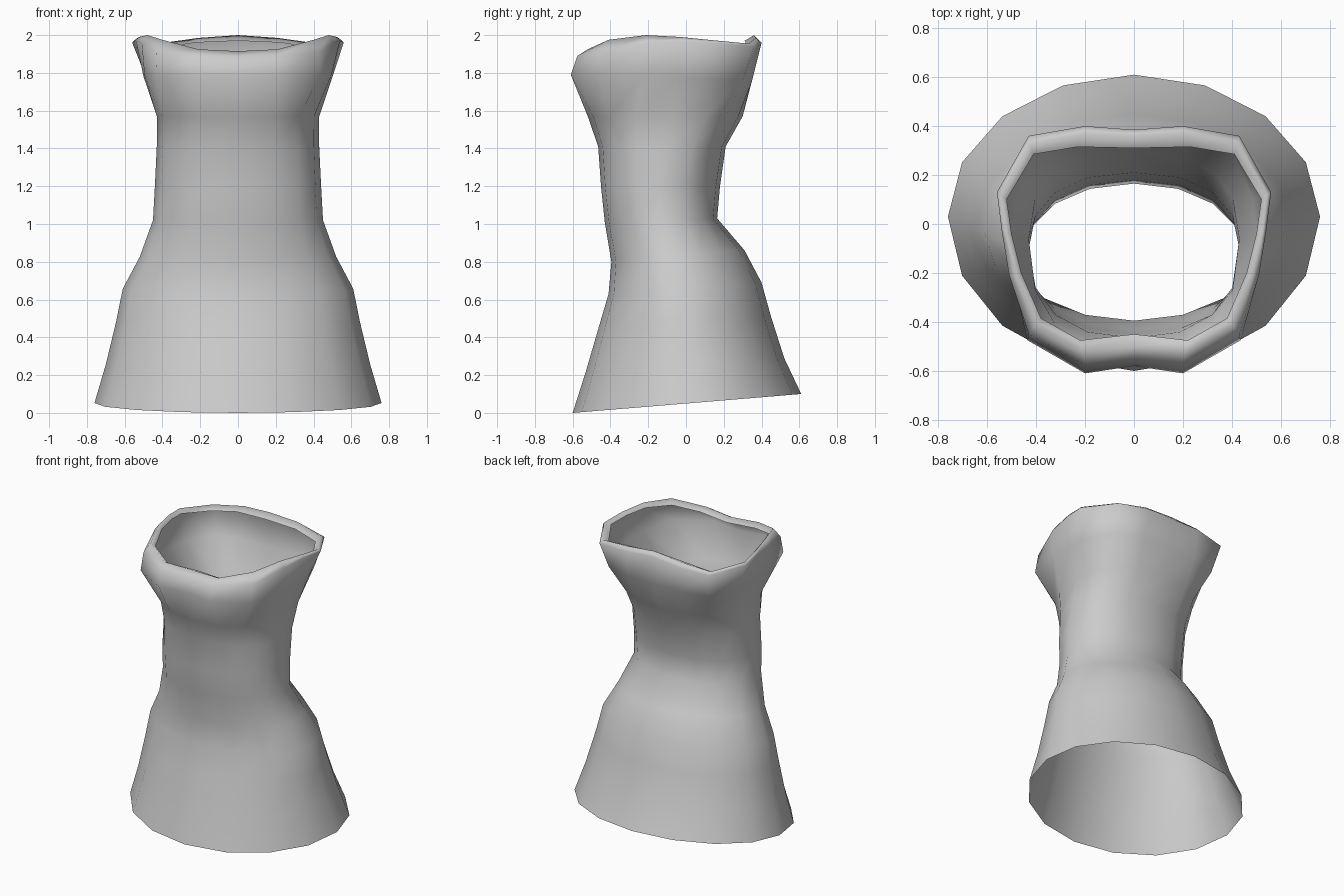
import bpy, bmesh, math

N = 16  # sides around the garment

def power(v, p):
    return math.copysign(abs(v) ** p, v)

def ring(w, yf, ym, yb, zf, zb, p):
    """Half ring, back centre to front centre, with separate front and back depth."""
    pts = []
    for k in range(N // 2 + 1):
        a = math.pi * k / (N // 2)
        x = w * power(math.sin(a), p)
        c = power(math.cos(a), p)
        y = ym + c * ((yb - ym) if c > 0 else (ym - yf))
        pts.append((x, y, zf + (zb - zf) * (y - yf) / (yb - yf)))
    return pts

# Skirt and waist: half width, front y, side y, back y, front z, back z, squareness
rows = [ring(*r) for r in (
    (.76, -.60, .03, .61, .00, .10, 1.0),
    (.70, -.53, .01, .52, .22, .29, 1.0),
    (.645, -.46, -.02, .45, .46, .51, 1.0),
    (.61, -.41, -.04, .40, .63, .69, 1.0),
    (.52, -.395, -.08, .31, .80, .86, 1.0),
    (.45, -.43, -.13, .165, 1.01, 1.03, .95),
    (.44, -.45, -.13, .18, 1.20, 1.20, .9),
    (.43, -.465, -.10, .21, 1.41, 1.41, .86),
    (.43, -.52, -.06, .30, 1.57, 1.57, .82),
)]

# Bust line and neckline, back centre to front centre
rows += [
    [(0, .345, 1.76), (.21, .35, 1.76), (.40, .30, 1.76), (.485, .10, 1.77), (.50, -.05, 1.78),
     (.495, -.22, 1.79), (.435, -.475, 1.79), (.2, -.61, 1.79), (0, -.58, 1.79)],
    [(0, .385, 1.97), (.2, .40, 1.96), (.43, .36, 1.94), (.56, .13, 1.96), (.54, -.03, 1.97),
     (.51, -.21, 1.96), (.43, -.45, 1.91), (.2, -.575, 1.89), (0, -.55, 1.885)],
    [(0, .36, 2.0), (.21, .37, 1.985), (.425, .33, 1.955), (.545, .12, 1.975), (.525, -.03, 1.99),
     (.48, -.21, 2.0), (.40, -.41, 1.975), (.21, -.52, 1.925), (0, -.50, 1.915)],
    [(0, .31, 1.97), (.23, .315, 1.96), (.41, .285, 1.93), (.52, .10, 1.95), (.50, -.04, 1.965),
     (.46, -.2, 1.97), (.38, -.385, 1.94), (.22, -.475, 1.90), (0, -.45, 1.895)],
]

# Mirror each half ring and bridge the rings
bm = bmesh.new()
loops = []
for half in rows:
    full = half + [(-x, y, z) for x, y, z in half[-2:0:-1]]
    loops.append([bm.verts.new(p) for p in full])
for a, b in zip(loops, loops[1:]):
    for i in range(N):
        j = (i + 1) % N
        bm.faces.new((a[j], a[i], b[i], b[j]))
bmesh.ops.recalc_face_normals(bm, faces=bm.faces[:])
for f in bm.faces:
    f.smooth = True
me = bpy.data.meshes.new("strapless_dress")
bm.to_mesh(me)
bm.free()
bpy.context.collection.objects.link(bpy.data.objects.new("strapless_dress", me))
